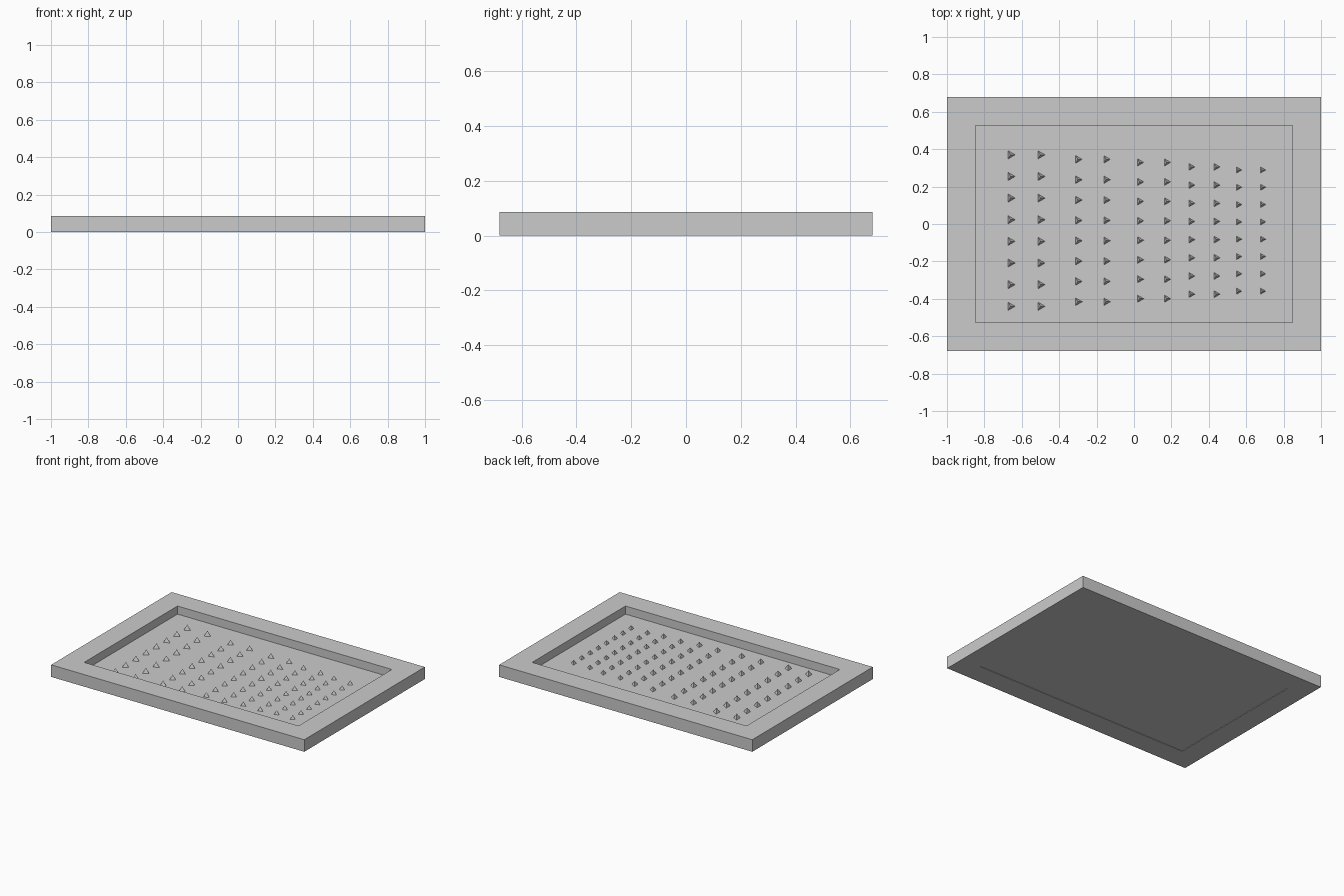
import bpy
import bmesh
from math import cos, sin, tau

cube = bpy.data.objects.get("Cube")
if cube:
    bpy.data.objects.remove(cube, do_unlink=True)

# Single grey material
grey = bpy.data.materials.new("plain grey")
grey.use_nodes = True
colour = (0.6, 0.6, 0.6, 1)
grey.diffuse_color = colour
grey.node_tree.nodes["Principled BSDF"].inputs["Base Color"].default_value = colour

OUTER = (1.0, 0.68)
INNER = (0.847, 0.527)
HEIGHT = 0.086
FLOOR_BOTTOM, FLOOR_TOP = 0.003, 0.028


def finish(name, bm):
    bmesh.ops.recalc_face_normals(bm, faces=bm.faces)
    mesh = bpy.data.meshes.new(name)
    bm.to_mesh(mesh)
    bm.free()
    mesh.materials.append(grey)
    obj = bpy.data.objects.new(name, mesh)
    bpy.context.collection.objects.link(obj)
    return obj


def ring(bm, half, z):
    hx, hy = half
    return [bm.verts.new((sx * hx, sy * hy, z))
            for sx, sy in ((-1, -1), (1, -1), (1, 1), (-1, 1))]


def bridge(bm, a, b):
    n = len(a)
    for i in range(n):
        j = (i + 1) % n
        bm.faces.new((a[i], a[j], b[j], b[i]))


# Raised border frame, open in the middle
bm = bmesh.new()
loops = [ring(bm, OUTER, 0), ring(bm, OUTER, HEIGHT),
         ring(bm, INNER, HEIGHT), ring(bm, INNER, 0)]
for i, loop in enumerate(loops):
    bridge(bm, loop, loops[(i + 1) % len(loops)])
finish("border_frame", bm)

# Recessed floor panel
bm = bmesh.new()
low, high = ring(bm, INNER, FLOOR_BOTTOM), ring(bm, INNER, FLOOR_TOP)
bridge(bm, low, high)
bm.faces.new(low)
bm.faces.new(high)
finish("floor_panel", bm)


def spike(bm, x, y, size):
    """Three-sided pyramid whose base points along +x."""
    radius, height = 0.025 * size, 0.035 * size
    base = [bm.verts.new((x + radius * cos(k * tau / 3),
                          y + radius * sin(k * tau / 3), FLOOR_TOP))
            for k in range(3)]
    tip = bm.verts.new((x, y, FLOOR_TOP + height))
    bm.faces.new(base)
    for k in range(3):
        bm.faces.new((base[k], base[(k + 1) % 3], tip))


# Spike groups: two columns of eight, each group smaller than the last
ROWS = 8
groups = [(-0.66, 1.0), (-0.3, 0.94), (0.03, 0.9), (0.305, 0.84), (0.557, 0.8)]
for number, (start, size) in enumerate(groups, 1):
    bm = bmesh.new()
    for column in range(2):
        for row in range(ROWS):
            y = -0.035 + (row - (ROWS - 1) / 2) * 0.1157 * size
            spike(bm, start + column * 0.16 * size, y, size)
    finish(f"spike_group_{number}", bm)
